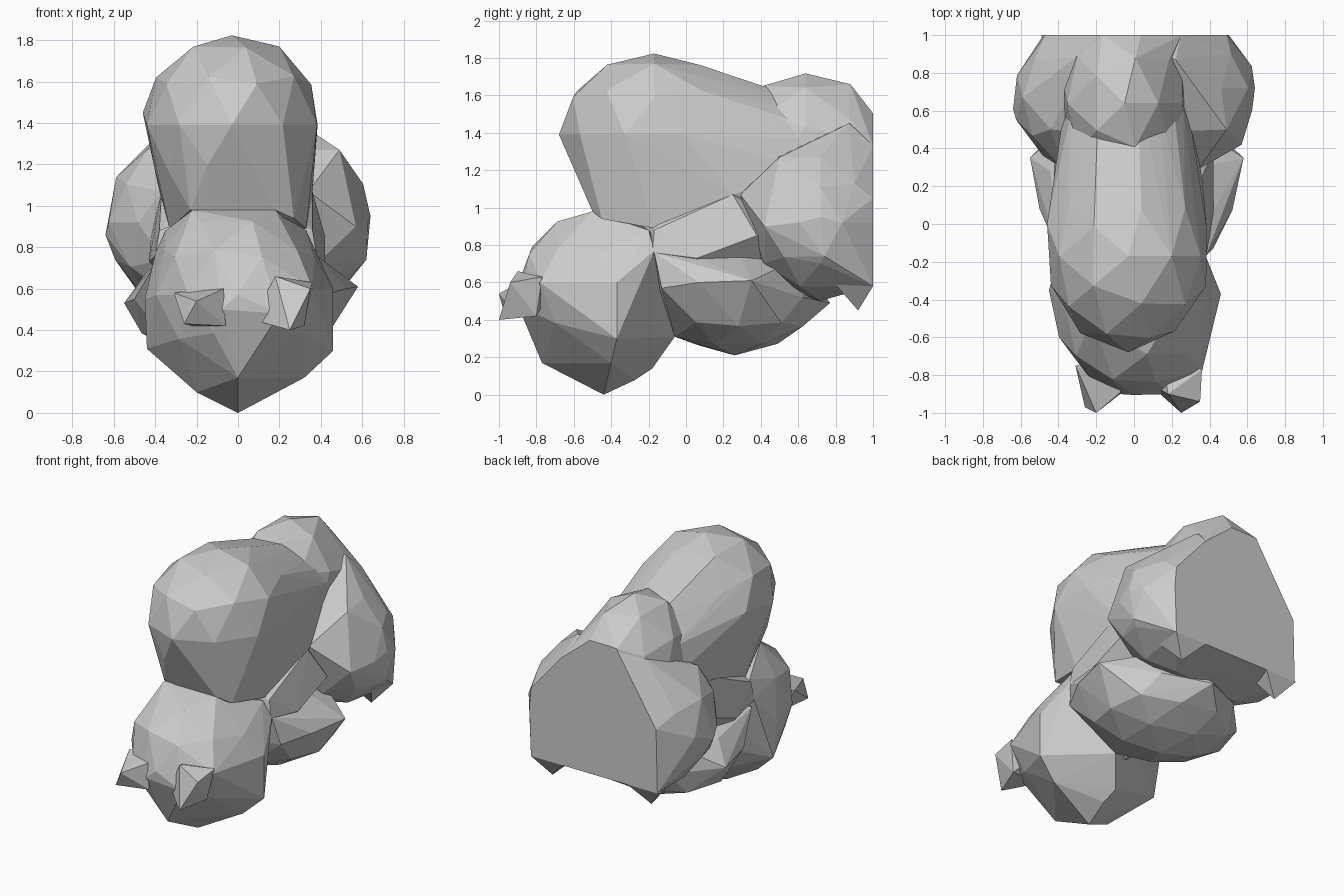
import bpy, bmesh, random
from mathutils import Vector

random.seed(4)


def lobe(name, ellipsoids=(), corners=(), jitter=0.025):
    """Faceted convex lobe: hull of rough ellipsoids and corner points, cut flat at y = 1."""
    bm = bmesh.new()
    for center, radii in ellipsoids:
        ball = bmesh.ops.create_icosphere(bm, subdivisions=2, radius=1)
        for v in ball["verts"]:
            k = 1.02 + random.uniform(-jitter, jitter)
            v.co = Vector([c + r * k * p for c, r, p in zip(center, radii, v.co)])
    points = [v.co.copy() for v in bm.verts] + [Vector(p) for p in corners]
    bm.clear()
    # Wrap everything in one convex skin
    for p in points:
        bm.verts.new(p)
    bmesh.ops.convex_hull(bm, input=bm.verts[:])
    bmesh.ops.delete(bm, geom=[v for v in bm.verts if not v.link_faces], context='VERTS')
    # Flat rear face
    bmesh.ops.bisect_plane(bm, geom=bm.verts[:] + bm.edges[:] + bm.faces[:],
                           plane_co=(0, 1, 0), plane_no=(0, 1, 0), clear_outer=True)
    bmesh.ops.holes_fill(bm, edges=[e for e in bm.edges if e.is_boundary], sides=0)
    bmesh.ops.recalc_face_normals(bm, faces=bm.faces)
    mesh = bpy.data.meshes.new(name)
    bm.to_mesh(mesh)
    bm.free()
    obj = bpy.data.objects.new(name, mesh)
    bpy.context.collection.objects.link(obj)
    return obj


# Front dome of the upper mass, reaching down to the neck and tapering back
lobe("upper_front_lobe",
     [((-0.03, -0.17, 1.39), (0.42, 0.49, 0.43)),
      ((-0.04, 0.60, 1.20), (0.33, 0.30, 0.38))],
     [(0.36, 0.25, 1.07), (-0.38, 0.25, 1.07), (0.33, -0.17, 0.89), (-0.33, -0.17, 0.89),
      (0.18, -0.50, 0.98), (-0.13, -0.50, 0.98), (-0.23, -0.48, 0.98),
      (0.27, -0.45, 0.94), (-0.46, 0, 1.45)])

# Upper ridge that runs to the flat back
lobe("upper_rear_ridge",
     [((-0.05, 0.64, 1.20), (0.34, 0.46, 0.52))],
     [(-0.17, 1, 1.50), (0.05, 1, 1.48), (0.25, 1, 1.33)])

# Wide rear mass with both flanks and the broad flat back
lobe("rear_flanks",
     [((-0.26, 0.67, 0.92), (0.37, 0.37, 0.40)),
      ((0.26, 0.72, 0.92), (0.37, 0.36, 0.40))],
     [(-0.48, 1, 0.58), (0.49, 1, 0.58), (0.49, 1, 1.05), (-0.47, 1, 1.02),
      (0.25, 1, 1.33), (-0.17, 1, 1.49), (0.22, 0.87, 1.45), (-0.31, 0.88, 1.42),
      (0.34, 0.29, 1.07), (-0.37, 0.29, 1.07), (0.64, 0.72, 0.95), (0.62, 0.74, 0.74),
      (-0.64, 0.61, 0.86), (0.57, 0.42, 0.90), (0.49, 0.50, 1.27), (-0.44, 0.50, 1.27)])

# Torso and the belly bulging out to both sides below it
lobe("torso",
     [((0, 0.16, 0.82), (0.38, 0.46, 0.32))],
     [(0.36, 0.25, 1.07), (-0.37, 0.25, 1.07), (0.36, -0.17, 0.88), (-0.38, -0.17, 0.88),
      (0.42, 0.38, 0.85), (-0.42, 0.38, 0.85), (0.38, -0.18, 0.76), (-0.40, -0.18, 0.76),
      (0.42, 0.06, 0.73), (-0.43, 0.06, 0.73), (0, -0.15, 0.30)])
lobe("belly",
     [((0, 0.28, 0.52), (0.50, 0.42, 0.29))],
     [(0.58, 0.35, 0.61), (0.52, 0.07, 0.60), (0.42, -0.13, 0.57), (0.38, -0.17, 0.76),
      (0.41, 0.06, 0.73), (-0.55, 0.35, 0.53), (-0.50, 0.08, 0.55), (-0.40, -0.15, 0.72),
      (0.10, -0.06, 0.31), (0, 0.77, 0.49), (0, 0.26, 0.21), (0.05, 0.53, 0.31)])

# Lower front lobe, coming to a blunt point underneath
lobe("lower_front_lobe",
     [((0, -0.47, 0.57), (0.41, 0.42, 0.40))],
     [(0, -0.44, 0), (0.02, -0.27, 0.08), (0.32, -0.40, 0.17), (-0.20, -0.50, 0.10),
      (0.46, -0.37, 0.60), (0.46, -0.37, 0.30), (-0.45, -0.35, 0.55), (-0.44, -0.33, 0.31),
      (0, -0.77, 0.17), (0.18, -0.50, 0.98), (-0.22, -0.50, 0.98), (0.38, -0.17, 0.77),
      (-0.40, -0.17, 0.77), (0.33, -0.20, 0.88), (-0.35, -0.20, 0.88), (-0.08, -0.90, 0.50),
      (0.20, -0.90, 0.48), (0, -0.18, 0.14), (0.36, -0.78, 0.60), (0.10, -0.06, 0.31)])

# Small pointed nubs on the front
lobe("left_front_nub", (),
     [(-0.20, -1, 0.54), (-0.26, -0.97, 0.43), (-0.07, -0.89, 0.60), (-0.06, -0.89, 0.42),
      (-0.31, -0.75, 0.58), (-0.22, -0.75, 0.42), (-0.15, -0.70, 0.60)])
lobe("right_front_nub", (),
     [(0.25, -1, 0.40), (0.35, -0.94, 0.60), (0.18, -0.90, 0.66), (0.36, -0.77, 0.63),
      (0.32, -0.80, 0.42), (0.07, -0.84, 0.45), (0.15, -0.70, 0.60)])

# Nubs under the rear corners
for side, s in (("left", -1), ("right", 1)):
    lobe(side + "_rear_nub", (),
         [(0.38 * s, 0.92, 0.45), (0.49 * s, 1, 0.58), (0.47 * s, 0.79, 0.60),
          (0.22 * s, 0.84, 0.60), (0.25 * s, 1, 0.58), (0.38 * s, 0.90, 0.72)])
